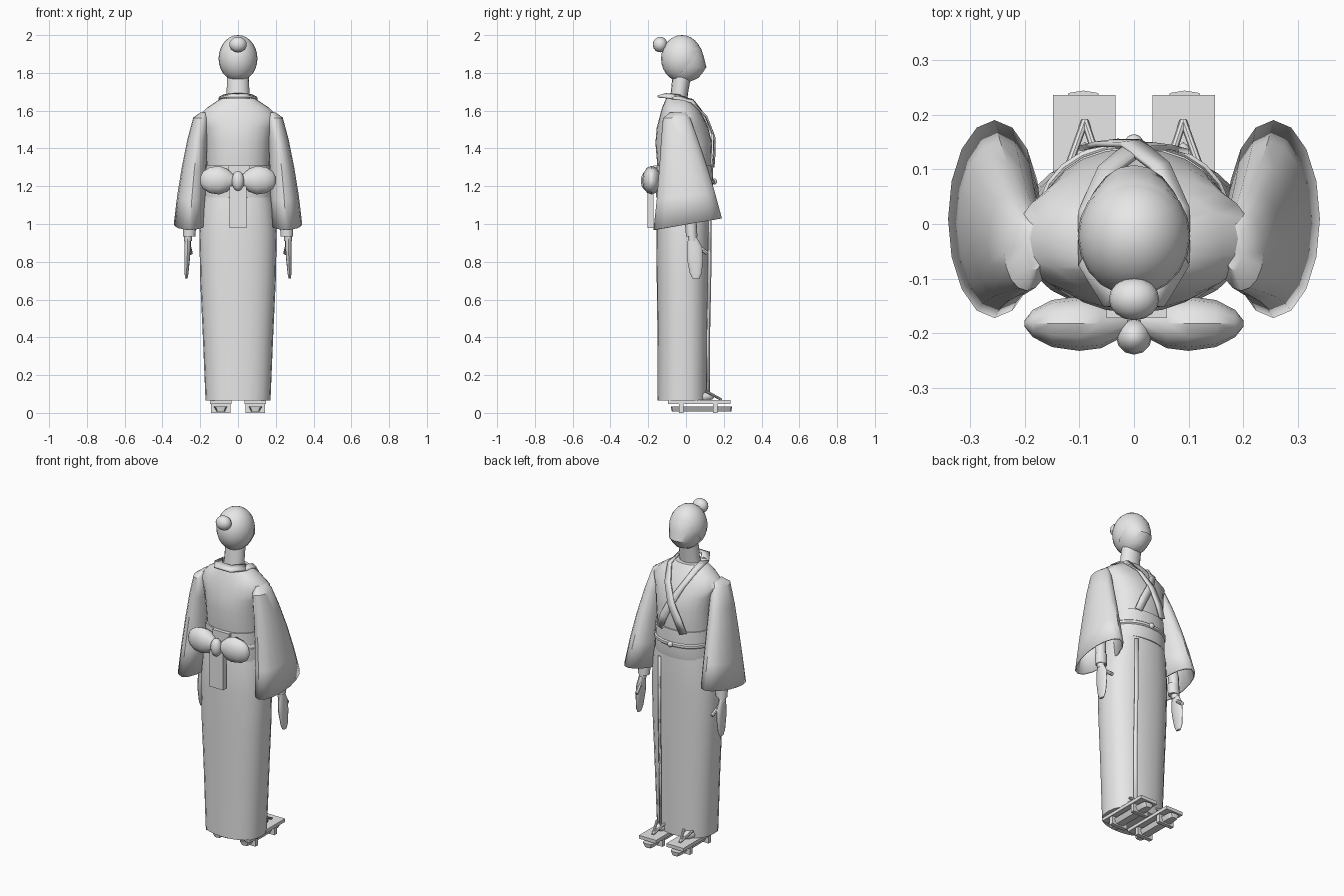
import bpy, bmesh, math
from mathutils import Vector, Matrix

mat = bpy.data.materials.new("light grey")
mat.diffuse_color = (0.8, 0.8, 0.8, 1)


def finish(name, bm, smooth=True):
    bmesh.ops.recalc_face_normals(bm, faces=bm.faces)
    me = bpy.data.meshes.new(name)
    bm.to_mesh(me)
    bm.free()
    me.materials.append(mat)
    ob = bpy.data.objects.new(name, me)
    bpy.context.collection.objects.link(ob)
    if smooth:
        bpy.ops.object.select_all(action='DESELECT')
        ob.select_set(True)
        bpy.context.view_layer.objects.active = ob
        bpy.ops.object.shade_smooth_by_angle(angle=math.radians(40))
    return ob


def loft(name, rings, n=24, caps=(True, True), tilt=0, power=1.0):
    """Rings are (z, x0, x1, y0, y1); tilt grows with each ring index."""
    bm = bmesh.new()
    loops = []
    for i, (z, x0, x1, y0, y1) in enumerate(rings):
        k = tilt * i / (len(rings) - 1)
        row = []
        for j in range(n):
            a = 2 * math.pi * j / n
            c, s = [math.copysign(abs(v) ** power, v) for v in (math.cos(a), math.sin(a))]
            y = (y0 + y1) / 2 + (y1 - y0) / 2 * s
            row.append(bm.verts.new(((x0 + x1) / 2 + (x1 - x0) / 2 * c, y, z + k * y)))
        loops.append(row)
    for a, b in zip(loops, loops[1:]):
        for j in range(n):
            bm.faces.new((a[j], a[(j + 1) % n], b[(j + 1) % n], b[j]))
    if caps[0]:
        bm.faces.new(loops[0])
    if caps[1]:
        bm.faces.new(loops[-1])
    return finish(name, bm)


def ball(name, loc, r, u=16, v=10, turn=0):
    bm = bmesh.new()
    m = Matrix.Translation(loc) @ Matrix.Rotation(turn, 4, 'Y') @ Matrix.Diagonal((*r, 1))
    bmesh.ops.create_uvsphere(bm, u_segments=u, v_segments=v, radius=1, matrix=m)
    return finish(name, bm)


def box(name, x0, x1, y0, y1, z0, z1):
    bm = bmesh.new()
    m = Matrix.Translation(((x0 + x1) / 2, (y0 + y1) / 2, (z0 + z1) / 2)) @ \
        Matrix.Diagonal((x1 - x0, y1 - y0, z1 - z0, 1))
    bmesh.ops.create_cube(bm, size=1, matrix=m)
    return finish(name, bm, False)


def ribbon(name, pairs, thick=0.01):
    """Strip between two edge paths, given thickness."""
    bm = bmesh.new()
    rows = [[bm.verts.new(p) for p in pr] for pr in pairs]
    for a, b in zip(rows, rows[1:]):
        bm.faces.new((a[0], a[1], b[1], b[0]))
    ob = finish(name, bm)
    mod = ob.modifiers.new("thickness", 'SOLIDIFY')
    mod.thickness, mod.offset = thick, 0
    return ob


def rod(name, a, b, r):
    a, b = Vector(a), Vector(b)
    bm = bmesh.new()
    m = Matrix.Translation((a + b) / 2) @ (b - a).to_track_quat('Z', 'Y').to_matrix().to_4x4()
    bmesh.ops.create_cone(bm, cap_ends=True, segments=8, radius1=r, radius2=r,
                          depth=(b - a).length, matrix=m)
    return finish(name, bm)


def sym(z, x, y0, y1):
    return (z, -x, x, y0, y1)


# Robe: skirt and upper body
loft("robe_skirt", [sym(0.065, 0.172, -0.15, 0.118), sym(0.4, 0.186, -0.151, 0.122),
                    sym(0.7, 0.2, -0.155, 0.126), sym(0.95, 0.205, -0.157, 0.13),
                    sym(1.1, 0.19, -0.155, 0.133), sym(1.2, 0.17, -0.14, 0.13)], power=0.85)
loft("robe_bodice", [sym(1.18, 0.165, -0.14, 0.13), sym(1.31, 0.168, -0.152, 0.133),
                     sym(1.43, 0.175, -0.162, 0.138), sym(1.51, 0.19, -0.155, 0.118),
                     sym(1.565, 0.215, -0.14, 0.092), sym(1.615, 0.165, -0.127, 0.065),
                     sym(1.665, 0.09, -0.105, 0.03)], power=0.92)
ribbon("skirt_overlap", [((0.08, 0.132 if z > 0.6 else 0.124, z), (0.098, 0.121 if z > 0.6 else 0.111, z))
                         for z in (0.075, 0.4, 0.8, 1.12)], 0.008)

# Sash with cord, bead and back bow
loft("sash", [sym(1.14, 0.18, -0.158, 0.137), sym(1.17, 0.18, -0.16, 0.142),
              sym(1.24, 0.175, -0.162, 0.144), sym(1.31, 0.172, -0.16, 0.141)], power=0.9)
loft("sash_cord", [sym(1.212, 0.176, -0.162, 0.144), sym(1.218, 0.181, -0.167, 0.151),
                   sym(1.232, 0.181, -0.167, 0.151), sym(1.238, 0.176, -0.162, 0.144)], power=0.9)
ball("sash_bead", (0, 0.15, 1.225), (0.016, 0.014, 0.016))
ball("bow_knot", (0, -0.206, 1.228), (0.033, 0.033, 0.053), 12, 8)
box("bow_tail", -0.045, 0.045, -0.205, -0.173, 0.98, 1.2)
box("bow_pad", -0.05, 0.06, -0.172, -0.15, 1.19, 1.31)

# Crossed collar: back band and two front bands
ribbon("collar_back", [((s * x, y, z), (s * (x - 0.025), y + 0.045, z + 0.012)) for s, x, y, z in
                       ((-1, 0.1, -0.075, 1.668), (-1, 0.055, -0.15, 1.675),
                        (1, 0.055, -0.15, 1.675), (1, 0.1, -0.075, 1.668))], 0.012)
for s in (-1, 1):
    d = 0.003 * s
    ribbon("collar_front", [((s * a, y0 + d, z0), (s * b, y1 + d, z1)) for a, y0, z0, b, y1, z1 in
                            ((0.1, -0.075, 1.665, 0.07, -0.06, 1.685),
                             (0.1, 0.025, 1.645, 0.07, 0.035, 1.655),
                             (0.065, 0.105, 1.57, 0.03, 0.1, 1.57),
                             (0.015, 0.147, 1.46, -0.025, 0.142, 1.475),
                             (-0.03, 0.148, 1.37, -0.07, 0.143, 1.39),
                             (-0.06, 0.143, 1.3, -0.1, 0.135, 1.31))], 0.01)

# Neck, face, hair and bun
loft("neck", [sym(1.64, 0.064, -0.09, 0.005), sym(1.7, 0.06, -0.08, 0.012),
              sym(1.8, 0.058, -0.07, 0.03)], 16)
loft("face", [sym(1.752, 0.03, -0.045, 0.02), sym(1.775, 0.058, -0.085, 0.067),
              sym(1.8, 0.075, -0.105, 0.088), sym(1.83, 0.088, -0.115, 0.108),
              sym(1.88, 0.096, -0.12, 0.096), sym(1.93, 0.09, -0.115, 0.08),
              sym(1.97, 0.06, -0.08, 0.045)], 20)
hair = bmesh.new()
bmesh.ops.create_uvsphere(hair, u_segments=20, v_segments=14, radius=1,
                          matrix=Matrix.Translation((0, -0.022, 1.876)) @ Matrix.Diagonal((0.103, 0.11, 0.124, 1)))
bmesh.ops.bisect_plane(hair, geom=hair.verts[:] + hair.edges[:] + hair.faces[:], clear_inner=True,
                       plane_co=(0, 0.085, 1.93), plane_no=(0, -0.76, 0.65))
finish("hair", hair)
ball("hair_bun", (0, -0.137, 1.95), (0.046, 0.039, 0.041))

for s in (-1, 1):
    def side(z, a, b, y0, y1):
        return (z, min(s * a, s * b), max(s * a, s * b), y0, y1)

    # Bow loops
    loop = [(0.012, 0.02, 0.02), (0.06, 0.045, 0.062), (0.1, 0.05, 0.076),
            (0.15, 0.043, 0.068), (0.185, 0.025, 0.046), (0.2, 0.006, 0.018)]
    bm = bmesh.new()
    rows = [[bm.verts.new((s * x, -0.182 + ry * math.cos(math.pi * j / 6),
                           1.232 + rz * math.sin(math.pi * j / 6))) for j in range(12)]
            for x, ry, rz in loop]
    for a, b in zip(rows, rows[1:]):
        for j in range(12):
            bm.faces.new((a[j], a[(j + 1) % 12], b[(j + 1) % 12], b[j]))
    bm.faces.new(rows[0])
    bm.faces.new(rows[-1])
    finish("bow_loop", bm)

    # Wide open sleeve
    sleeve = loft("sleeve", [side(1.59, 0.165, 0.2, -0.085, 0.0), side(1.565, 0.155, 0.237, -0.122, 0.02),
                             side(1.45, 0.16, 0.268, -0.132, 0.062), side(1.3, 0.165, 0.298, -0.142, 0.11),
                             side(1.15, 0.168, 0.322, -0.155, 0.152), side(0.998, 0.17, 0.34, -0.172, 0.19)],
                  16, (True, False), 0.17)
    mod = sleeve.modifiers.new("cloth", 'SOLIDIFY')
    mod.thickness, mod.offset = 0.008, -1

    # Arm, cuff, hand and thumb
    loft("forearm", [side(0.91, 0.245, 0.285, 0.012, 0.058), side(1.05, 0.228, 0.29, -0.005, 0.055),
                     side(1.3, 0.2, 0.265, -0.05, 0.025)], 12)
    loft("cuff", [side(0.935, 0.225, 0.292, 0.0, 0.06), side(1.0, 0.222, 0.292, -0.005, 0.058)], 12)
    loft("hand", [side(0.712, 0.267, 0.28, 0.035, 0.07), side(0.74, 0.262, 0.283, 0.02, 0.084),
                  side(0.82, 0.254, 0.284, 0.004, 0.09), side(0.88, 0.25, 0.284, 0.004, 0.085),
                  side(0.925, 0.25, 0.282, 0.012, 0.06)], 12)
    rod("thumb", (s * 0.26, 0.06, 0.885), (s * 0.25, 0.112, 0.845), 0.011)

    # Wooden sandals: deck, two teeth, tapered base, V strap, foot
    def slab(name, a, b, *r):
        box(name, min(s * a, s * b), max(s * a, s * b), *r)
    slab("sandal_deck", 0.034, 0.148, -0.095, 0.236, 0.047, 0.067)
    for y in (-0.025, 0.155):
        slab("sandal_tooth", 0.04, 0.142, y - 0.012, y + 0.012, 0.0, 0.05)
    loft("sandal_base", [side(0.008, 0.068, 0.114, -0.075, 0.24), side(0.034, 0.055, 0.13, -0.08, 0.244)],
         16, power=0.35)
    for x in (0.062, 0.12):
        rod("sandal_strap", (s * 0.09, 0.188, 0.07), (s * x, 0.105, 0.115), 0.007)
    ball("foot", (s * 0.09, 0.05, 0.085), (0.036, 0.1, 0.03), 12, 8)
